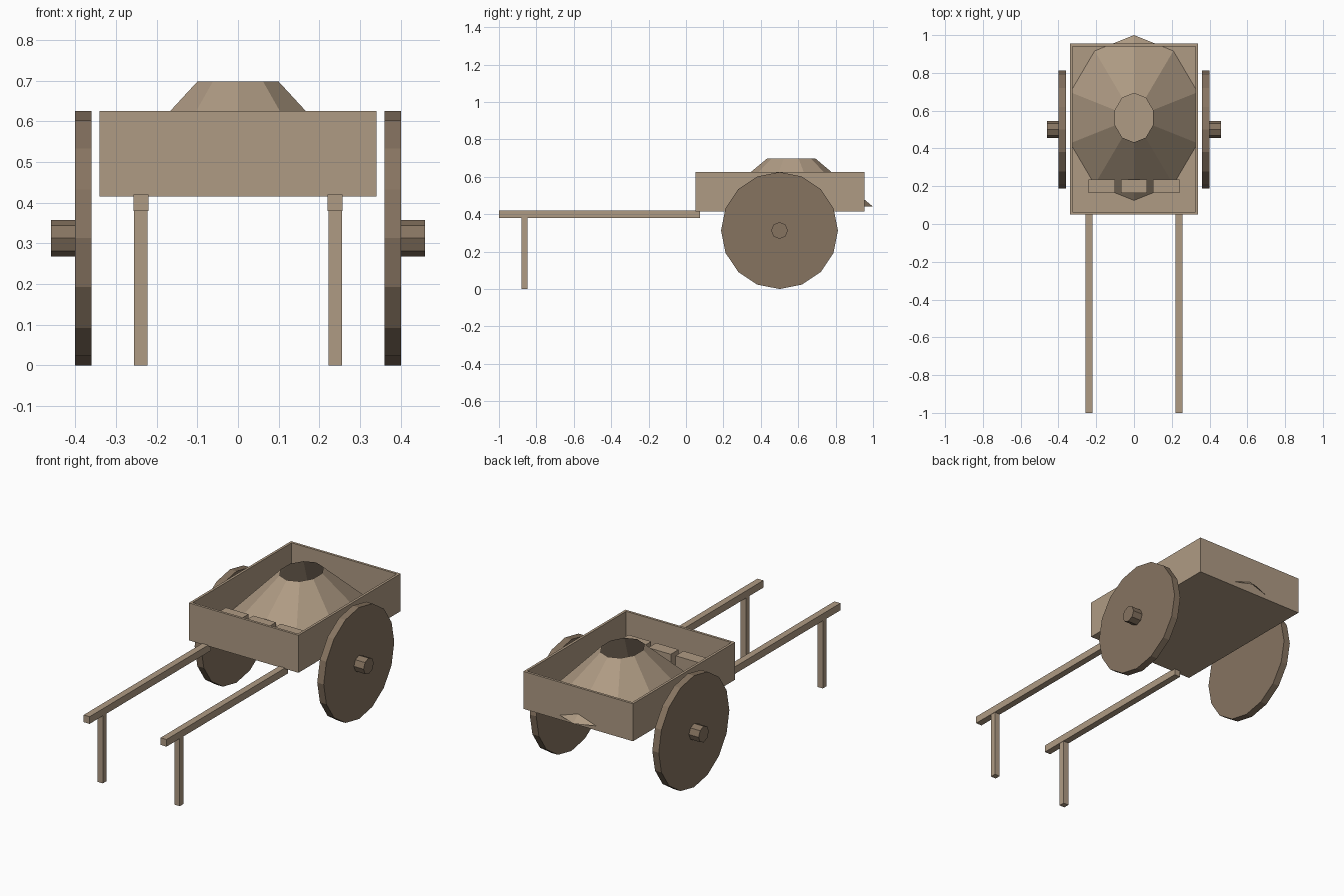
import bpy, bmesh, math
from mathutils import Matrix, Vector

old = bpy.data.objects.get("Cube")
if old:
    bpy.data.objects.remove(old, do_unlink=True)


def material(name, rgb):
    m = bpy.data.materials.new(name)
    m.use_nodes = True
    colour = (*rgb, 1)
    m.diffuse_color = colour
    m.node_tree.nodes["Principled BSDF"].inputs["Base Color"].default_value = colour
    return m


tan = material("tan_wood", (0.43, 0.328, 0.23))
dark = material("dark_wood", (0.24, 0.174, 0.118))


def finish(name, bm, mat):
    mesh = bpy.data.meshes.new(name)
    bm.to_mesh(mesh)
    bm.free()
    mesh.materials.append(mat)
    obj = bpy.data.objects.new(name, mesh)
    bpy.context.collection.objects.link(obj)
    return obj


def box_mesh(lo, hi):
    lo, hi = Vector(lo), Vector(hi)
    bm = bmesh.new()
    place = Matrix.Translation((lo + hi) / 2) @ Matrix.Diagonal((*(hi - lo), 1))
    bmesh.ops.create_cube(bm, size=1, matrix=place)
    return bm


def box(name, lo, hi, mat=tan):
    return finish(name, box_mesh(lo, hi), mat)


def disc(name, x0, x1, radius, sides):
    # Cylinder along x with a vertex pointing straight up
    bm = bmesh.new()
    place = Matrix.Translation(((x0 + x1) / 2, 0.5, 0.3125)) @ Matrix.Rotation(math.pi / 2, 4, "Y")
    bmesh.ops.create_cone(bm, cap_ends=True, segments=sides, radius1=radius,
                          radius2=radius, depth=abs(x1 - x0), matrix=place)
    return finish(name, bm, dark)


# Open cart bed: inset the top face and sink it to the floor
bm = box_mesh((-0.34, 0.05, 0.415), (0.34, 0.955, 0.625))
bm.normal_update()
top = max(bm.faces, key=lambda f: f.calc_center_median().z)
bmesh.ops.inset_region(bm, faces=[top], thickness=0.02)
sunk = bmesh.ops.extrude_face_region(bm, geom=[top])["geom"]
bmesh.ops.translate(bm, vec=(0, 0, -0.19), verts=[v for v in sunk if isinstance(v, bmesh.types.BMVert)])
if top.is_valid:
    bmesh.ops.delete(bm, geom=[top], context="FACES_ONLY")
bmesh.ops.recalc_face_normals(bm, faces=bm.faces)
finish("cart_bed", bm, tan)

# Load heap: open-ended ten-sided tapered shell, longer along y
bm = bmesh.new()
place = (Matrix.Translation((0, 0.5625, 0.5685)) @ Matrix.Diagonal((0.81, 1, 1, 1))
         @ Matrix.Rotation(math.pi / 2, 4, "Z"))
bmesh.ops.create_cone(bm, cap_ends=False, segments=10, radius1=0.4375,
                      radius2=0.13, depth=0.257, matrix=place)
# Keep one corner of the heap on the centre line
tip = max(bm.verts, key=lambda v: v.co.y)
if abs(tip.co.x) > 0.01:
    c = Vector((0, 0.5625, 0))
    bmesh.ops.scale(bm, vec=(1 / 0.81, 1, 1), verts=bm.verts)
    bmesh.ops.rotate(bm, cent=c, matrix=Matrix.Rotation(math.pi / 10, 3, "Z"), verts=bm.verts)
    bmesh.ops.scale(bm, vec=(0.81, 1, 1), verts=bm.verts)
finish("load_heap", bm, tan)

# Row of blocks in the front of the bed
box("middle_block", (-0.07, 0.165, 0.434), (0.07, 0.235, 0.555))

for side, s in (("left", 1), ("right", -1)):
    def pair(name, x0, x1, y0, y1, z0, z1):
        a, b = sorted((s * x0, s * x1))
        box(f"{side}_{name}", (a, y0, z0), (b, y1, z1))

    pair("block", 0.10, 0.24, 0.165, 0.235, 0.434, 0.555)
    # Pulling shafts and their props
    pair("shaft", 0.22, 0.257, -1.0, 0.075, 0.38, 0.42)
    pair("prop", 0.222, 0.255, -0.88, -0.847, 0.0, 0.38)
    # Solid wheels and hubs
    disc(f"{side}_wheel", s * 0.36, s * 0.40, 0.3125, 16)
    disc(f"{side}_hub", s * 0.40, s * 0.46, 0.045, 8)
